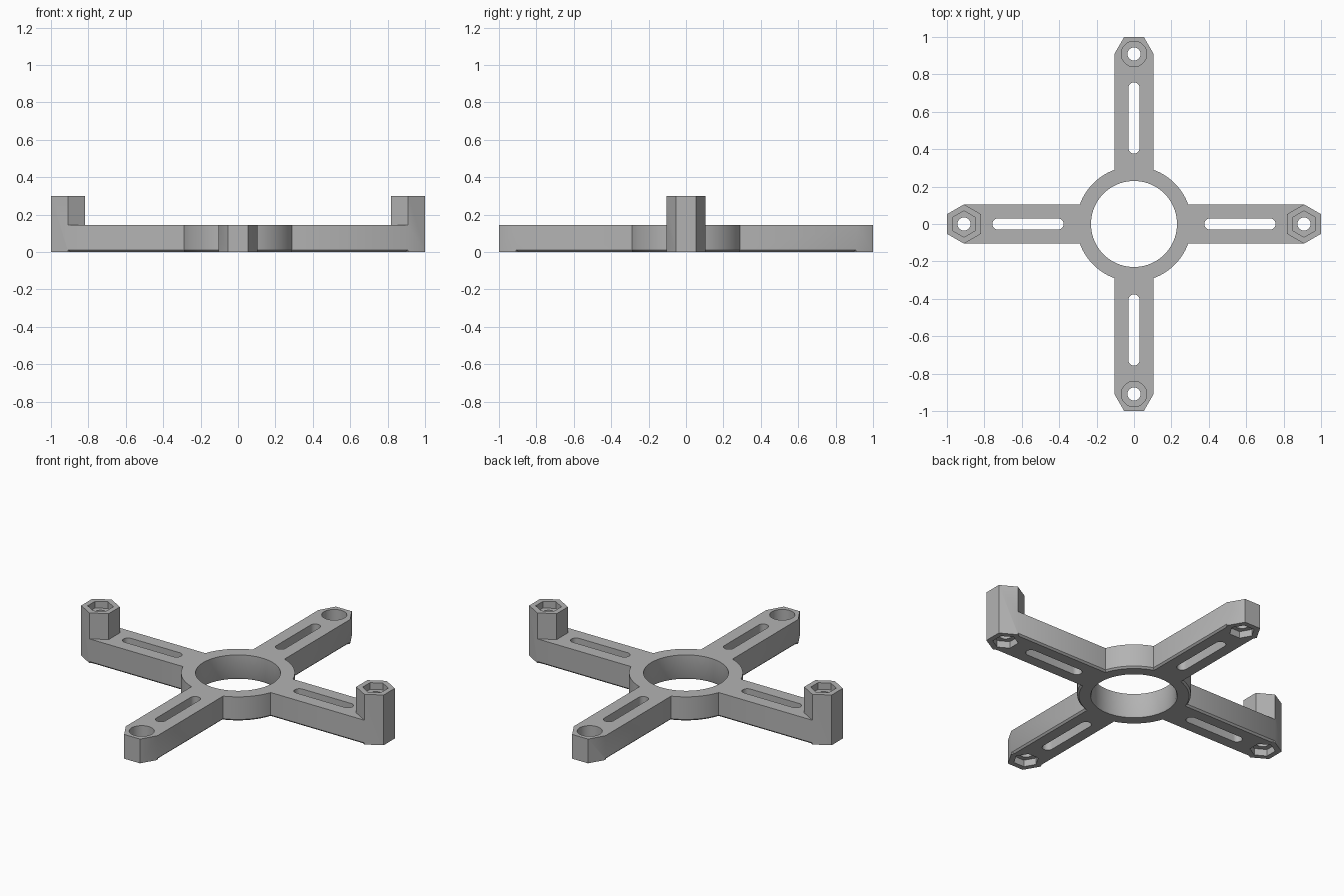
import bpy
import bmesh
from math import cos, sin, pi, radians

if "Cube" in bpy.data.objects:
    bpy.data.objects.remove(bpy.data.objects["Cube"], do_unlink=True)

HALF_WIDTH = 0.105      # half width of an arm, also the hexagon radius
TIP = 0.909             # distance of the bolt centres from the middle
THICK = 0.145
BOSS_TOP = 0.3
CHAMFER = 0.01

grey = bpy.data.materials.new("light grey plastic")
grey.use_nodes = True
grey.diffuse_color = (0.45, 0.45, 0.45, 1)
grey.node_tree.nodes["Principled BSDF"].inputs["Base Color"].default_value = (0.45, 0.45, 0.45, 1)


def circle(radius, sides, cx=0, cy=0, turn=0):
    return [(cx + radius * cos(turn + 2 * pi * i / sides),
             cy + radius * sin(turn + 2 * pi * i / sides)) for i in range(sides)]


def box(hx, hy):
    return [(-hx, -hy), (hx, -hy), (hx, hy), (-hx, hy)]


def slot(near, far, r, steps=12):
    """Round-ended slot outline along +x."""
    far_end = [(far - r + r * cos(a), r * sin(a))
               for a in (-pi / 2 + pi * i / steps for i in range(steps + 1))]
    return far_end + [(near + far - x, -y) for x, y in far_end]


def rotated(points, quarter):
    c, s = [(1, 0), (0, 1), (-1, 0), (0, -1)][quarter]
    return [(c * x - s * y, s * x + c * y) for x, y in points]


def loft(name, *layers):
    """Closed solid through horizontal outlines given as (points, z)."""
    bm = bmesh.new()
    rings = [[bm.verts.new((x, y, z)) for x, y in pts] for pts, z in layers]
    bm.faces.new(rings[0][::-1])
    bm.faces.new(rings[-1])
    for low, high in zip(rings, rings[1:]):
        for i in range(len(low)):
            j = (i + 1) % len(low)
            bm.faces.new((low[i], low[j], high[j], high[i]))
    mesh = bpy.data.meshes.new(name)
    bm.to_mesh(mesh)
    bm.free()
    mesh.materials.append(grey)
    obj = bpy.data.objects.new(name, mesh)
    bpy.context.collection.objects.link(obj)
    return obj


def combine(target, other, operation):
    mod = target.modifiers.new(operation.lower(), "BOOLEAN")
    mod.operation = operation
    mod.solver = "EXACT"
    mod.object = other
    bpy.context.view_layer.objects.active = target
    bpy.ops.object.modifier_apply(modifier=mod.name)
    bpy.data.objects.remove(other, do_unlink=True)


# Central ring and the two crossing beams, with a small bottom chamfer
bracket = loft("cross_bracket", (circle(0.308 - CHAMFER, 96), 0),
               (circle(0.308, 96), CHAMFER), (circle(0.308, 96), THICK))
for quarter in (0, 1):
    narrow = rotated(box(TIP, HALF_WIDTH - CHAMFER), quarter)
    wide = rotated(box(TIP, HALF_WIDTH), quarter)
    combine(bracket, loft("beam", (narrow, 0), (wide, CHAMFER), (wide, THICK)), "UNION")

# Hexagonal arm ends: tall bosses left and right, flush ends front and back
for quarter in range(4):
    end = rotated(circle(HALF_WIDTH, 6, TIP, 0, pi / 2), quarter)
    top = THICK if quarter % 2 else BOSS_TOP
    combine(bracket, loft("arm_end", (end, 0), (end, top)), "UNION")

# Large central opening
combine(bracket, loft("opening", (circle(0.24, 96), -0.01), (circle(0.23, 96), CHAMFER),
                      (circle(0.23, 96), 0.4)), "DIFFERENCE")

# Slots, bolt holes and recesses in each arm
for quarter in range(4):
    def cut(points, z0, z1):
        pts = rotated(points, quarter)
        combine(bracket, loft("cutter", (pts, z0), (pts, z1)), "DIFFERENCE")

    nut = circle(0.07, 6, TIP, 0, pi / 2)
    cut(slot(0.376, 0.757, 0.03), -0.1, 0.4)
    cut(circle(0.035, 32, TIP), -0.1, 0.4)
    cut(nut, -0.1, 0.04)
    if quarter % 2:
        cut(circle(0.068, 48, TIP), 0.07, 0.4)
    else:
        cut(nut, BOSS_TOP - 0.04, 0.4)

# Smooth round walls, crisp edges
bpy.ops.object.select_all(action="DESELECT")
bracket.select_set(True)
bpy.context.view_layer.objects.active = bracket
bpy.ops.object.shade_smooth_by_angle(angle=radians(30))
